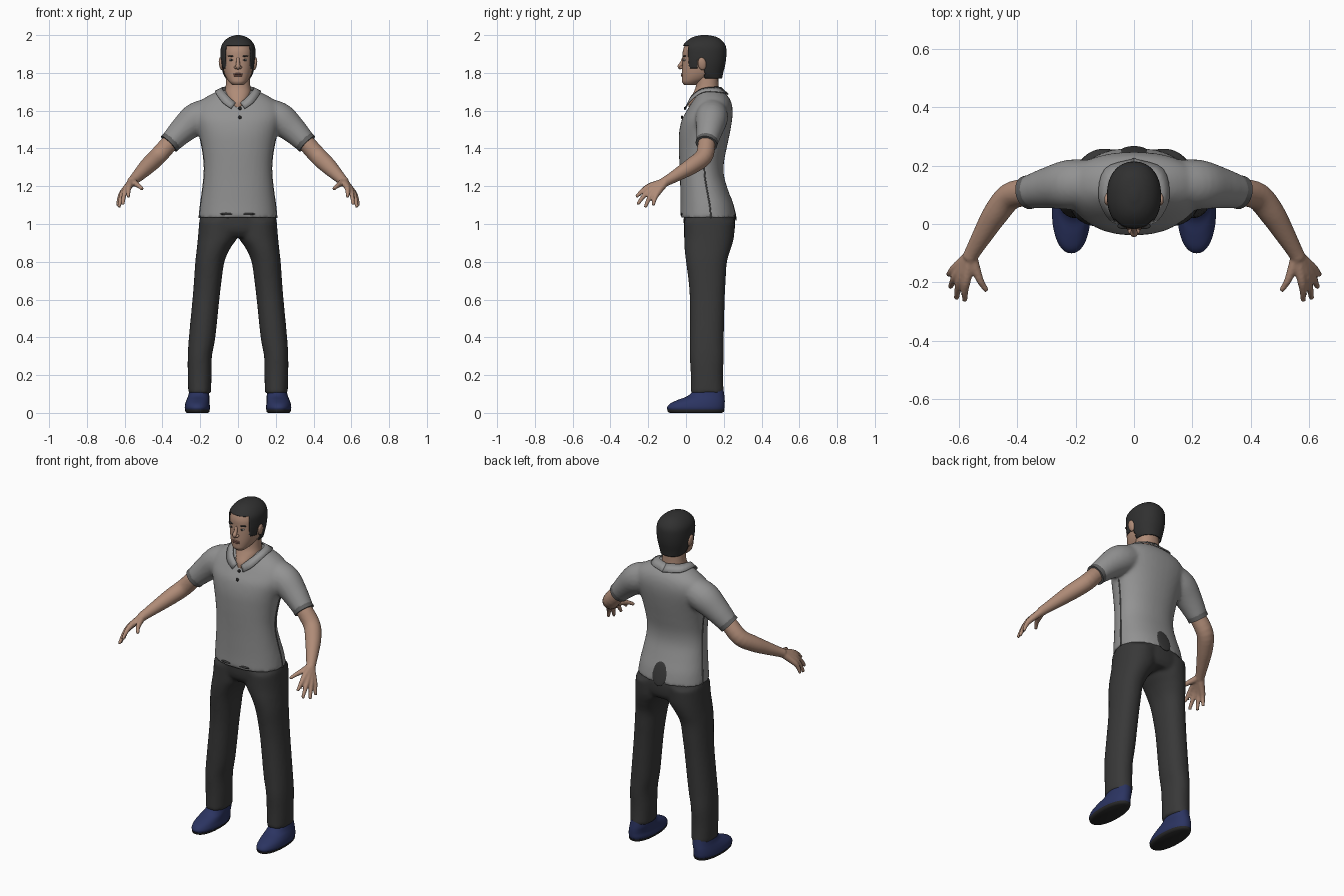
import bpy, bmesh, math
from mathutils import Vector, Matrix

if "Cube" in bpy.data.objects:
    bpy.data.objects.remove(bpy.data.objects["Cube"], do_unlink=True)


def material(name, *rgb):
    m = bpy.data.materials.new(name)
    m.use_nodes = True
    m.diffuse_color = (*rgb, 1)
    m.node_tree.nodes["Principled BSDF"].inputs["Base Color"].default_value = (*rgb, 1)
    return m


SHIRT = material("grey_cotton", .29, .29, .29)
TRIM = material("dark_grey_trim", .12, .12, .12)
TROUSER = material("charcoal_cloth", .04, .04, .04)
SKIN = material("skin", .43, .26, .185)
HAIR = material("black_hair", .03, .03, .03)
SHOE = material("navy_canvas", .024, .034, .12)
SOLE = material("black_rubber", .02, .02, .02)
WHITE = material("eye_white", .5, .47, .44)
LIPS = material("lips", .28, .13, .1)


def spline(rows, k=4):
    """Catmull-Rom interpolation through rows of numbers."""
    rows = [Vector(r) for r in rows]
    rows = [rows[0] * 2 - rows[1]] + rows + [rows[-1] * 2 - rows[-2]]
    out = []
    for a, b, c, d in zip(rows, rows[1:], rows[2:], rows[3:]):
        for i in range(k):
            t = i / k
            out.append(.5 * (2 * b + (c - a) * t + (2 * a - 5 * b + 4 * c - d) * t * t
                             + (3 * b - a - 3 * c + d) * t ** 3))
    return out + [rows[-2]]


def skin_rings(bm, rings):
    """Bridge closed rings and cap both ends."""
    vs = [[bm.verts.new(p) for p in r] for r in rings]
    n = len(vs[0])
    for a, b in zip(vs, vs[1:]):
        for i in range(n):
            j = (i + 1) % n
            bm.faces.new((a[i], a[j], b[j], b[i]))
    bm.faces.new(vs[0][::-1])
    bm.faces.new(vs[-1])


def stack(bm, rows, e=2.2, n=40, k=4):
    """Horizontal superellipses; each row is z, centre x, half width, front y, back y."""
    rings = []
    for z, x, w, f, b in spline(rows, k):
        ring = []
        for i in range(n):
            c, s = math.cos(math.tau * i / n), math.sin(math.tau * i / n)
            c = math.copysign(abs(c) ** (2 / e), c)
            s = math.copysign(abs(s) ** (2 / e), s)
            ring.append((x + w * c, (f + b) / 2 + (b - f) / 2 * s, z))
        rings.append(ring)
    skin_rings(bm, rings)


def tube(bm, rows, n=16, k=4):
    """Round tube through rows of x, y, z, radius."""
    pts = spline(rows, k)
    rings = []
    for i, p in enumerate(pts):
        t = (pts[min(i + 1, len(pts) - 1)] - pts[max(i - 1, 0)]).to_3d().normalized()
        u = t.cross(Vector((0, 1, 0))).normalized()
        v = t.cross(u)
        rings.append([p.to_3d() + p[3] * (u * math.cos(a) + v * math.sin(a))
                      for a in (math.tau * j / n for j in range(n))])
    skin_rings(bm, rings)


def blob(bm, at, size, rx=0, ry=0):
    m = (Matrix.Translation(at) @ Matrix.Rotation(rx, 4, 'X')
         @ Matrix.Rotation(ry, 4, 'Y') @ Matrix.Diagonal((*size, 1)))
    bmesh.ops.create_uvsphere(bm, u_segments=20, v_segments=12, radius=1, matrix=m)


def finish(name, bm, mat, mirror=False, voxel=0, relax=4, thick=0):
    bmesh.ops.recalc_face_normals(bm, faces=bm.faces)
    me = bpy.data.meshes.new(name)
    bm.to_mesh(me)
    bm.free()
    me.materials.append(mat)
    me.shade_smooth()
    me.set_sharp_from_angle(angle=.9)
    ob = bpy.data.objects.new(name, me)
    bpy.context.collection.objects.link(ob)
    if thick:
        ob.modifiers.new("thickness", 'SOLIDIFY').thickness = thick
    if mirror:
        ob.modifiers.new("mirror", 'MIRROR').use_clip = False
        ob.modifiers["mirror"].use_mirror_merge = False
    if voxel:
        r = ob.modifiers.new("fuse", 'REMESH')
        r.mode, r.voxel_size, r.use_smooth_shade = 'VOXEL', voxel, True
        s = ob.modifiers.new("relax", 'SMOOTH')
        s.factor, s.iterations = .5, relax
    return ob


# Trousers: mirrored legs fused with the hips
bm = bmesh.new()
stack(bm, [(.1, .203, .06, .025, .2), (.2, .203, .063, .025, .196), (.3, .202, .064, .02, .2),
           (.4, .19, .07, .02, .2), (.6, .17, .071, .02, .205), (.7, .16, .073, .013, .21),
           (.8, .149, .077, 0, .217), (.87, .13, .088, -.008, .238),
           (.93, .108, .104, -.01, .254), (1.02, .1, .105, -.01, .26)])
stack(bm, [(.93, 0, .19, .02, .24), (.97, 0, .205, -.008, .258), (1.04, 0, .2, -.012, .258),
           (1.08, 0, .185, 0, .235)])
finish("trousers", bm, TROUSER, mirror=True, voxel=.011)

# Shirt: torso fused with sleeves
torso = [(1.033, 0, .207, -.03, .264), (1.1, 0, .2, -.029, .25), (1.17, 0, .19, -.03, .226),
         (1.25, 0, .181, -.032, .202), (1.32, 0, .18, -.035, .2), (1.4, 0, .19, -.038, .215),
         (1.48, 0, .207, -.037, .232), (1.55, 0, .228, -.023, .244), (1.6, 0, .232, .004, .247),
         (1.64, 0, .21, .028, .241), (1.67, 0, .172, .048, .227), (1.695, 0, .125, .064, .203),
         (1.708, 0, .09, .08, .18)]
bm = bmesh.new()
stack(bm, torso)
tube(bm, [(.14, .14, 1.59, .08), (.22, .135, 1.557, .086), (.29, .125, 1.5, .072),
          (.36, .11, 1.43, .057)], n=24)
finish("shirt", bm, SHIRT, mirror=True, voxel=.011)

# Sleeve cuffs
bm = bmesh.new()
tube(bm, [(.343, .114, 1.447, .058), (.366, .108, 1.424, .058)], n=28)
finish("sleeve_cuffs", bm, TRIM, mirror=True)

# Side seams
bm = bmesh.new()
tube(bm, [(w - .002, (f + b) / 2 + .015, z, .004) for z, x, w, f, b in torso[:7]], n=8)
finish("side_seams", bm, TRIM, mirror=True)

# Collar: a folded strip around the neck
inner = spline([(.014, .008, 1.642), (.055, .03, 1.682), (.086, .085, 1.718),
                (.068, .155, 1.727), (0, .187, 1.725)])
outer = spline([(.036, -.006, 1.612), (.085, .014, 1.648), (.122, .09, 1.702),
                (.1, .19, 1.7), (0, .226, 1.688)])
bm = bmesh.new()
pairs = [(bm.verts.new(a), bm.verts.new(b)) for a, b in zip(inner, outer)]
for (a, b), (c, d) in zip(pairs, pairs[1:]):
    bm.faces.new((a, b, d, c))
finish("collar", bm, SHIRT, mirror=True, thick=.007)

# Buttons
bm = bmesh.new()
for z, y in ((1.612, -.005), (1.565, -.021)):
    blob(bm, (.01, y, z), (.009, .006, .009))
finish("buttons", bm, SOLE)

# Trouser cloth showing at the hem, front and back
bm = bmesh.new()
blob(bm, (0, .248, 1.085), (.048, .008, .07), rx=.26)
for x in (-.055, .05):
    blob(bm, (x, -.022, 1.053), (.04, .008, .007))
finish("hem_gaps", bm, TROUSER)

# Arms with hands, fused from limb and finger tubes
bm = bmesh.new()
tube(bm, [(.3, .12, 1.49, .042), (.36, .11, 1.43, .046), (.425, .095, 1.358, .047),
          (.475, .035, 1.31, .044), (.515, -.03, 1.27, .036), (.55, -.09, 1.235, .028),
          (.565, -.118, 1.22, .026)], n=20)
fingers = [((.575, -.19, 1.2), (.58, -.264, 1.143)), ((.592, -.183, 1.186), (.61, -.257, 1.103)),
           ((.605, -.17, 1.173), (.63, -.216, 1.088)), ((.612, -.15, 1.165), (.637, -.174, 1.098)),
           ((.542, -.158, 1.213), (.505, -.23, 1.184))]
for knuckle, tip in fingers:
    mid = Vector(knuckle).lerp(Vector(tip), .5) + Vector((.003, -.003, .004))
    tube(bm, [(.56, -.108, 1.224, .022), (*knuckle, .0165), (*mid, .0125), (*tip, .009)], n=12)
finish("arms", bm, SKIN, mirror=True, voxel=.006, relax=2)

# Neck
bm = bmesh.new()
stack(bm, [(1.62, 0, .03, .012, .14), (1.65, 0, .052, .014, .16), (1.69, 0, .069, .036, .175),
           (1.73, 0, .065, .052, .172), (1.8, 0, .062, .055, .17)])
finish("neck", bm, SKIN)

# Head with nose and ears
bm = bmesh.new()
stack(bm, [(1.735, 0, .028, -.008, .05), (1.75, 0, .045, -.02, .085), (1.77, 0, .06, -.022, .13),
           (1.8, 0, .073, -.022, .17), (1.84, 0, .081, -.02, .188), (1.88, 0, .084, -.018, .197),
           (1.92, 0, .083, -.016, .2), (1.96, 0, .068, .002, .185), (1.985, 0, .04, .04, .155)])
tube(bm, [(0, -.012, 1.88, .008), (0, -.024, 1.85, .01), (0, -.032, 1.834, .013),
          (0, -.026, 1.822, .008)], n=14)
for s in (-1, 1):
    blob(bm, (s * .012, -.024, 1.829), (.009, .011, .008))
    blob(bm, (s * .09, .085, 1.848), (.011, .022, .034), rx=.15, ry=s * .15)
finish("head", bm, SKIN)

# Hair: a cap trimmed along the hairline
bm = bmesh.new()
stack(bm, [(1.765, 0, .062, .07, .19), (1.8, 0, .08, 0, .197), (1.85, 0, .09, -.016, .209),
           (1.9, 0, .093, -.02, .214), (1.94, 0, .089, -.018, .211), (1.97, 0, .071, .006, .192),
           (1.99, 0, .044, .038, .162), (2.0, 0, .012, .08, .115)], n=64, k=6)


def hairline(y):
    return 1.945 if y < .012 else 1.82 if y < .062 else 1.865 if y < .1 else 1.768


bald = [f for f in bm.faces
        if f.calc_center_median().z < hairline(f.calc_center_median().y)]
bmesh.ops.delete(bm, geom=bald, context='FACES')
finish("hair", bm, HAIR, thick=.006)

# Face details
for name, mat, at, size, tilt in (
        ("eyes", WHITE, (.035, -.008, 1.868), (.014, .008, .0055), 0),
        ("irises", SOLE, (.035, -.0135, 1.868), (.0058, .004, .0052), 0),
        ("eyebrows", HAIR, (.036, -.007, 1.889), (.021, .01, .004), -.08)):
    bm = bmesh.new()
    blob(bm, at, size, ry=tilt)
    finish(name, bm, mat, mirror=True)
bm = bmesh.new()
for z in (1.794, 1.785):
    blob(bm, (0, -.018, z), (.024, .009, .0055))
finish("lips", bm, LIPS)

# Shoes and soles
bm = bmesh.new()
stack(bm, [(.016, .215, .064, -.097, .2), (.03, .215, .067, -.1, .204),
           (.05, .215, .064, -.083, .205), (.07, .212, .06, -.04, .205),
           (.09, .208, .056, .01, .203), (.125, .205, .05, .045, .198)])
finish("shoes", bm, SHOE, mirror=True)
bm = bmesh.new()
stack(bm, [(0, .215, .056, -.085, .19), (.006, .215, .063, -.096, .2),
           (.017, .215, .066, -.1, .204)])
finish("soles", bm, SOLE, mirror=True)
